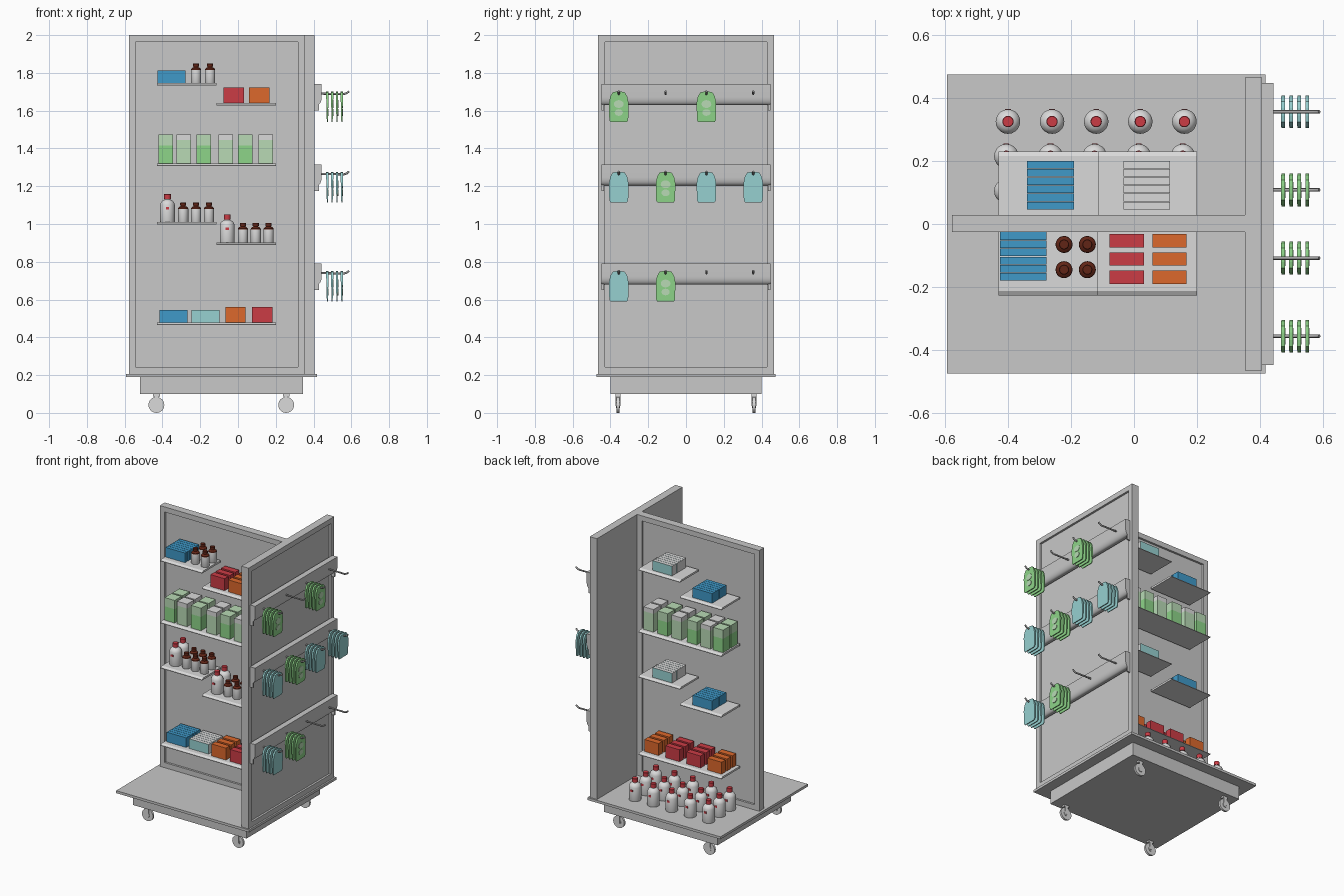
import bpy, bmesh, math
from mathutils import Vector, Matrix

if "Cube" in bpy.data.objects:
    bpy.data.objects.remove(bpy.data.objects["Cube"])

COLOURS = {
    "frame_grey": (.58, .58, .58), "white": (.70, .70, .70), "metal": (.36, .36, .36),
    "blue": (.05, .32, .58), "pale_blue": (.31, .64, .64), "green": (.27, .66, .25),
    "pale_green": (.48, .70, .46), "red": (.60, .045, .06), "orange": (.72, .14, .025),
    "brown": (.12, .018, .008)}
MAT = {}
for n, c in COLOURS.items():
    MAT[n] = bpy.data.materials.new(n)
    MAT[n].diffuse_color = (*c, 1)


def add(name, mesh, loc=(0, 0, 0)):
    o = bpy.data.objects.new(name, mesh)
    o.location = loc
    bpy.context.collection.objects.link(o)
    return o


def finish(bm, name, mats):
    bmesh.ops.recalc_face_normals(bm, faces=bm.faces)
    me = bpy.data.meshes.new(name)
    bm.to_mesh(me)
    bm.free()
    for m in mats:
        me.materials.append(MAT[m])
    return me


def cube(bm, lo, hi, mi=0):
    lo, hi = Vector(lo), Vector(hi)
    m = Matrix.Translation((lo + hi) / 2) @ Matrix.Diagonal((*(hi - lo), 1))
    vs = bmesh.ops.create_cube(bm, size=1, matrix=m)["verts"]
    for f in {f for v in vs for f in v.link_faces}:
        f.material_index = mi


def box(name, lo, hi, mat):
    bm = bmesh.new()
    cube(bm, lo, hi)
    return add(name, finish(bm, name, [mat]))


def prism(bm, pts, vec, mi=0):
    """Extrude a closed outline of 3D points along vec."""
    f = bm.faces.new([bm.verts.new(p) for p in pts])
    r = bmesh.ops.extrude_face_region(bm, geom=[f])["geom"]
    vs = [g for g in r if isinstance(g, bmesh.types.BMVert)]
    bmesh.ops.translate(bm, verts=vs, vec=vec)
    for g in {f for v in vs for f in v.link_faces} | {f}:
        g.material_index = mi


def panel(name, lo, hi, dirs):
    """Upright board with a recessed field on the given sides."""
    bm = bmesh.new()
    cube(bm, lo, hi)
    for d in map(Vector, dirs):
        bm.normal_update()
        f = max(bm.faces, key=lambda f: (f.normal.dot(d) > .9) * f.calc_area())
        bmesh.ops.inset_region(bm, faces=[f], thickness=.05)
        r = bmesh.ops.extrude_face_region(bm, geom=[f])["geom"]
        bmesh.ops.translate(bm, vec=-d * .014, verts=[g for g in r if isinstance(g, bmesh.types.BMVert)])
        if f.is_valid:
            bm.faces.remove(f)
    return add(name, finish(bm, name, ["frame_grey"]))


def lathe(name, prof, split, mats, n=20):
    """Turned bottle; everything above the split height takes the second colour."""
    bm = bmesh.new()
    vs = [bm.verts.new((r, 0, z)) for r, z in prof]
    es = [bm.edges.new(p) for p in zip(vs, vs[1:])]
    bmesh.ops.spin(bm, geom=vs + es, axis=(0, 0, 1), cent=(0, 0, 0), steps=n, angle=2 * math.pi)
    bmesh.ops.remove_doubles(bm, verts=bm.verts, dist=1e-5)
    for f in bm.faces:
        f.material_index = int(f.calc_center_median().z > split)
    me = finish(bm, name, mats)
    me.shade_smooth()
    me.set_sharp_from_angle(angle=math.radians(35))
    return me


# Base deck, plinth and T-shaped uprights
box("base_deck", (-.594, -.475, .19), (.417, .475, .207), "frame_grey")
box("base_plinth", (-.52, -.4, .1), (.345, .4, .19), "frame_grey")
panel("spine_panel", (-.577, -.025, .207), (.352, .028, 2), [(0, -1, 0), (0, 1, 0)])
panel("end_panel", (.352, -.465, .207), (.406, .465, 2), [(1, 0, 0)])

# Casters
bm = bmesh.new()
for rad, w in ((.042, .014), (.017, .022)):
    bmesh.ops.create_cone(bm, cap_ends=True, segments=24, radius1=rad, radius2=rad, depth=w,
                          matrix=Matrix.Translation((0, 0, .042)) @ Matrix.Rotation(math.pi / 2, 4, 'X'))
for y in (-.01, .01):
    cube(bm, (-.011, y - .002, .036), (.011, y + .002, .092))
cube(bm, (-.018, -.012, .088), (.018, .012, .1))
caster = finish(bm, "caster", ["white"])
for x in (-.432, .255):
    for y in (-.36, .36):
        add("caster", caster, (x, y, 0))

# Shelves with a sloped nose, on both sides of the spine
L, M, R = -.43, -.115, .2
for side in (-1, 1):
    y0 = -.025 if side < 0 else .028
    halves = (L, M, R) if side < 0 else (R, M, L)
    for a, b, z in ((0, 1, 1.746), (1, 2, 1.64), (0, 2, 1.32), (0, 1, 1.01), (1, 2, .902), (0, 2, .478)):
        bm = bmesh.new()
        prism(bm, [(halves[a], y0 + side * d, z + h) for d, h in
                   ((0, 0), (.187, 0), (.202, -.009), (.202, -.013), (0, -.013))],
              (halves[b] - halves[a], 0, 0))
        add("shelf", finish(bm, "shelf", ["white"]))

# Carded packets: tapered outline, slimmer at the foot, pale badge on the green ones
def packet(name, mat):
    bm = bmesh.new()
    half = [(.044, -.2), (.05, -.19), (.052, -.10), (.045, -.065), (.032, -.043), (.012, -.039)]
    prism(bm, [(-.006, y, z) for y, z in half + [(-y, z) for y, z in half[::-1]]], (.012, 0, 0))
    for v in bm.verts:
        v.co.x *= .45 + .55 * min(1, (v.co.z + .2) / .12)
    if mat == "green":
        for cz, r in ((-.105, .026), (-.15, .022)):
            prism(bm, [(.003, r * math.cos(t * math.pi / 8), cz + r * .8 * math.sin(t * math.pi / 8))
                       for t in range(16)], (.0042, 0, 0), 1)
    return finish(bm, name, [mat, "pale_green"])


PACK = {"g": packet("green_packet", "green"), "b": packet("blue_packet", "pale_blue")}

# Hook rails, hooks and hanging packets on the end panel
for top, stock in ((1.74, "g-g-"), (1.315, "bgbb"), (.79, "bg--")):
    bm = bmesh.new()
    curve = [(.443 - .022 * (1 - math.cos(t)), -.068 - .042 * math.sin(t))
             for t in [i * math.pi / 12 for i in range(7)]]
    prism(bm, [(x, -.447, top + z) for x, z in [(.404, 0), (.443, 0)] + curve + [(.404, -.11)]], (0, .894, 0))
    for f in bm.faces:
        f.smooth = True
    me = finish(bm, "hook_rail", ["frame_grey"])
    me.set_sharp_from_angle(angle=math.radians(35))
    add("hook_rail", me)
    for s in (-1, 1):
        box("rail_bracket", (.404, s * .441 - .006, top - .14), (.428, s * .441 + .006, top - .1), "frame_grey")
    for y, kind in zip((-.356, -.108, .108, .356), stock):
        cu = bpy.data.curves.new("hook", 'CURVE')
        cu.dimensions, cu.bevel_depth, cu.bevel_resolution, cu.use_fill_caps = '3D', .0055, 2, True
        sp = cu.splines.new('POLY')
        path = [(.438, 0), (.562, -.002), (.576, .003), (.588, .013)]
        sp.points.add(len(path) - 1)
        for p, (x, z) in zip(sp.points, path):
            p.co = (x, y, top - .05 + z, 1)
        cu.materials.append(MAT["metal"])
        add("hook", cu)
        if kind in PACK:
            for i in range(4):
                add("hanging_packet", PACK[kind], (.473 + .0255 * i, y, top))

# Bottles
big = lathe("large_bottle", [(0, 0), (.038, 0), (.039, .003), (.039, .092), (.034, .106), (.024, .115), (.015, .119),
                             (.015, .122), (.018, .1221), (.018, .147), (.016, .149), (0, .149)],
            .1215, ["white", "red"])
small = lathe("small_bottle", [(0, 0), (.026, 0), (.027, .002), (.027, .07), (.026, .075), (.017, .083), (.013, .084),
                               (.013, .087), (.016, .0871), (.016, .102), (.014, .104), (0, .104)],
              .0715, ["white", "brown"])


def large_bottle(x, y, z, side):
    add("large_bottle", big, (x, y, z))
    ys = sorted((y + side * .036, y + side * .0405))
    box("bottle_mark", (x - .009, ys[0], z + .066), (x + .009, ys[1], z + .08), "red")


for y in (-.065, -.145):
    for x in (-.222, -.148):
        add("small_bottle", small, (x, y, 1.746))
    for x0, z in ((-.373, 1.01), (-.057, .902)):
        large_bottle(x0, y, z, -1)
        for dx in (.083, .151, .219):
            add("small_bottle", small, (x0 + dx, y, z))
for y in (.325, .215, .105):
    for i in range(5):
        large_bottle(-.4 + .14 * i - (.0 if y > .3 else .005), y, .207, 1)


# Slim packs standing in a row; the pale ones are white on the top and ends
def pack_row(x, z, side, near, mat):
    bm = bmesh.new()
    for i in range(6):
        y = side * (near + .026 * (i + .5))
        cube(bm, (x - .074, y - .012, z), (x + .074, y + .012, z + .066))
    bm.normal_update()
    if mat == "pale_blue":
        for f in bm.faces:
            f.material_index = int(abs(f.normal.y) < .5)
    add("pack_row", finish(bm, "pack_row", [mat, "white"]))


pack_row(-.351, 1.746, -1, .025, "blue")
pack_row(-.342, .478, -1, .025, "blue")
pack_row(-.172, .478, -1, .025, "pale_blue")
for z in (1.746, 1.01):
    pack_row(.04, z, 1, .045, "pale_blue")
for z in (1.64, .902):
    pack_row(-.265, z, 1, .045, "blue")


# Small cartons, three deep
def cartons(x, z, side, mat):
    for i in range(3):
        y = side * (.053 + .058 * i)
        box(mat + "_carton", (x - .054, y - .021, z), (x + .054, y + .021, z + .082), mat)


for x, z, side, mat in ((-.023, 1.64, -1, "red"), (.113, 1.64, -1, "orange"),
                        (-.013, .478, -1, "orange"), (.128, .478, -1, "red"),
                        (.13, .478, 1, "orange"), (-.03, .478, 1, "red"),
                        (-.19, .478, 1, "red"), (-.35, .478, 1, "orange")):
    cartons(x, z, side, mat)

# Tall two-tone cartons on the middle shelves, alternating green and white
for side in (-1, 1):
    for i, x in enumerate((-.382, -.287, -.182, -.065, .039, .147)):
        for y in (side * .075, side * .16):
            bm = bmesh.new()
            h = 1.415 if i % 2 == 0 else 1.445
            cube(bm, (x - .038, y - .037, 1.32), (x + .038, y + .037, h), 0)
            cube(bm, (x - .038, y - .037, h), (x + .038, y + .037, 1.475), 1)
            pair = ["green", "pale_green"] if i % 2 == 0 else ["pale_green", "white"]
            add("tall_carton", finish(bm, "tall_carton", pair))

for m in bpy.data.materials:
    if m.users and not m.is_grease_pencil:
        m.use_nodes = True
        m.node_tree.nodes["Principled BSDF"].inputs["Base Color"].default_value = m.diffuse_color
